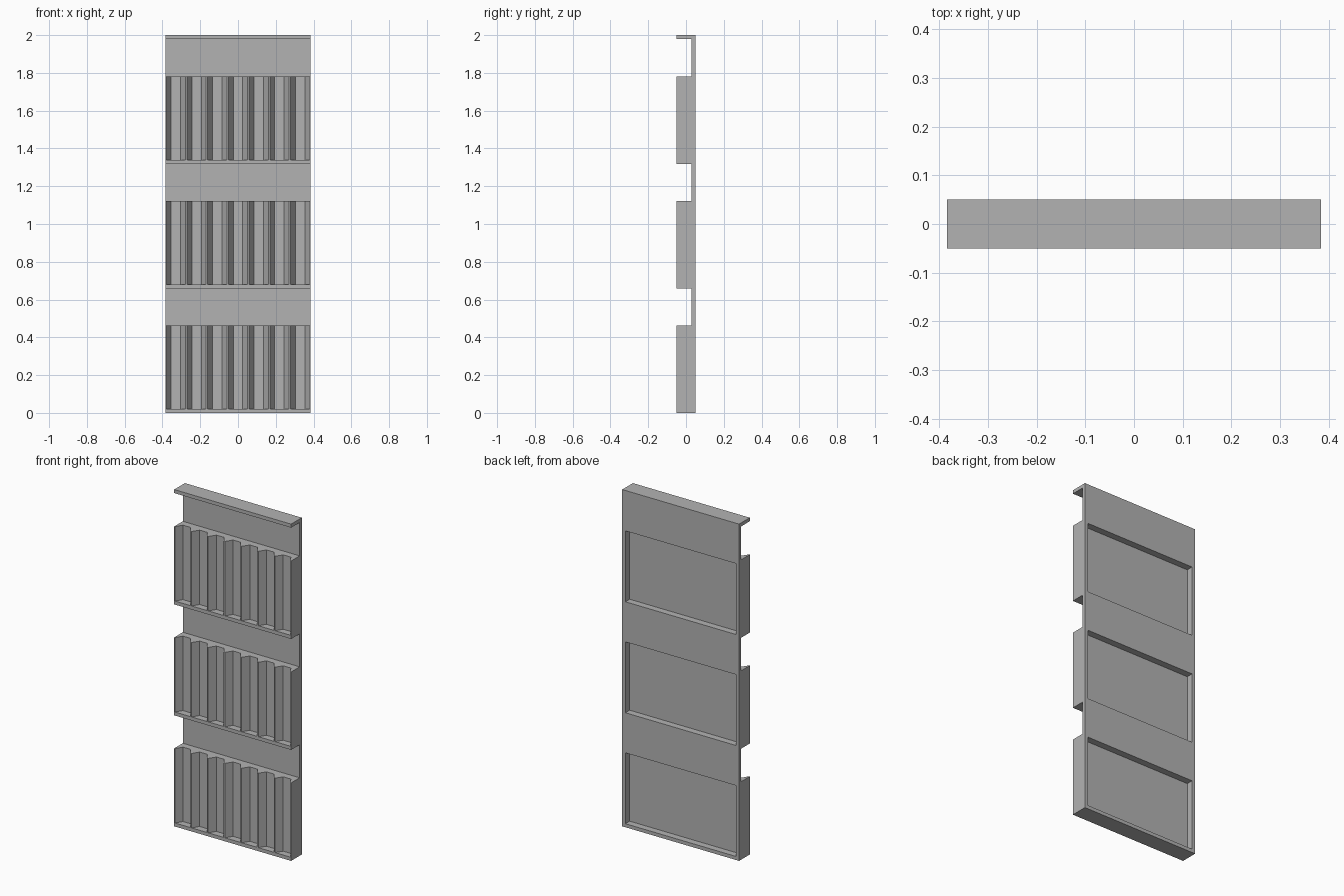
import bpy
import bmesh
from mathutils import Vector

cube = bpy.data.objects.get("Cube")
if cube:
    bpy.data.objects.remove(cube, do_unlink=True)

HALF = 0.384            # half width
FRONT, BACK = -0.05, 0.05
SHEET = 0.03            # front of the thin back sheet
T = 0.021               # sheet and ledge thickness
BAY_H = 0.463           # height of a fluted bay
PITCH = 0.659           # spacing of the bays
BAYS = [i * PITCH for i in range(3)]
FLUTES = 7
VALLEY, RECESS = -0.01, 0.01

grey = bpy.data.materials.new("plain_grey")
grey.use_nodes = True
grey.diffuse_color = (0.45, 0.45, 0.45, 1)
grey.node_tree.nodes["Principled BSDF"].inputs["Base Color"].default_value = grey.diffuse_color


def prism(bm, points, offset):
    """Extrude a closed outline along the offset into a solid."""
    face = bm.faces.new([bm.verts.new(p) for p in points])
    made = bmesh.ops.extrude_face_region(bm, geom=[face], use_keep_orig=True)["geom"]
    bmesh.ops.translate(bm, vec=Vector(offset),
                        verts=[v for v in made if isinstance(v, bmesh.types.BMVert)])


def make_object(name, bm):
    bmesh.ops.recalc_face_normals(bm, faces=bm.faces)
    mesh = bpy.data.meshes.new(name)
    bm.to_mesh(mesh)
    bm.free()
    mesh.materials.append(grey)
    obj = bpy.data.objects.new(name, mesh)
    bpy.context.collection.objects.link(obj)
    return obj


# Panel body: stepped side profile with three bays and a top lip
profile = [(BACK, 0)]
for z in BAYS:
    profile += [(FRONT, z), (FRONT, z + BAY_H), (SHEET, z + BAY_H), (SHEET, z + PITCH)]
profile[-1] = (SHEET, 2 - T)
profile += [(FRONT, 2 - T), (FRONT, 2), (BACK, 2)]
bm = bmesh.new()
prism(bm, [(-HALF, y, z) for y, z in profile], (2 * HALF, 0, 0))
panel = make_object("fluted_panel", bm)

# Flute cutters: open at the top of each bay, resting on its ledge
bm = bmesh.new()
step = 2 * HALF / FLUTES
floor_half, slope, over = 0.025, 0.026 / (VALLEY - FRONT), 0.003
mouth = floor_half + slope * (VALLEY - FRONT + over)
for z in BAYS:
    for i in range(FLUTES):
        x = -HALF + (i + 0.5) * step
        outline = [(-mouth, FRONT - over), (mouth, FRONT - over),
                   (floor_half, VALLEY), (-floor_half, VALLEY)]
        prism(bm, [(x + dx, y, z + T) for dx, y in outline], (0, 0, BAY_H))
flutes = make_object("flute_cutter", bm)

# Recess cutters: shallow rectangular pockets in the back
bm = bmesh.new()
side = HALF - T
for z in BAYS:
    low, high = z + T, z + BAY_H - T
    prism(bm, [(-side, RECESS, low), (side, RECESS, low),
               (side, RECESS, high), (-side, RECESS, high)], (0, BACK - RECESS + 0.02, 0))
recesses = make_object("recess_cutter", bm)

# Cut, keep the result and drop the cutters
for cutter in (flutes, recesses):
    cutter.hide_render = True
    mod = panel.modifiers.new(cutter.name, 'BOOLEAN')
    mod.operation, mod.solver, mod.object = 'DIFFERENCE', 'EXACT', cutter
bpy.context.view_layer.update()
graph = bpy.context.evaluated_depsgraph_get()
result = bpy.data.meshes.new_from_object(panel.evaluated_get(graph))
panel.modifiers.clear()
panel.data = result
for cutter in (flutes, recesses):
    bpy.data.objects.remove(cutter, do_unlink=True)
